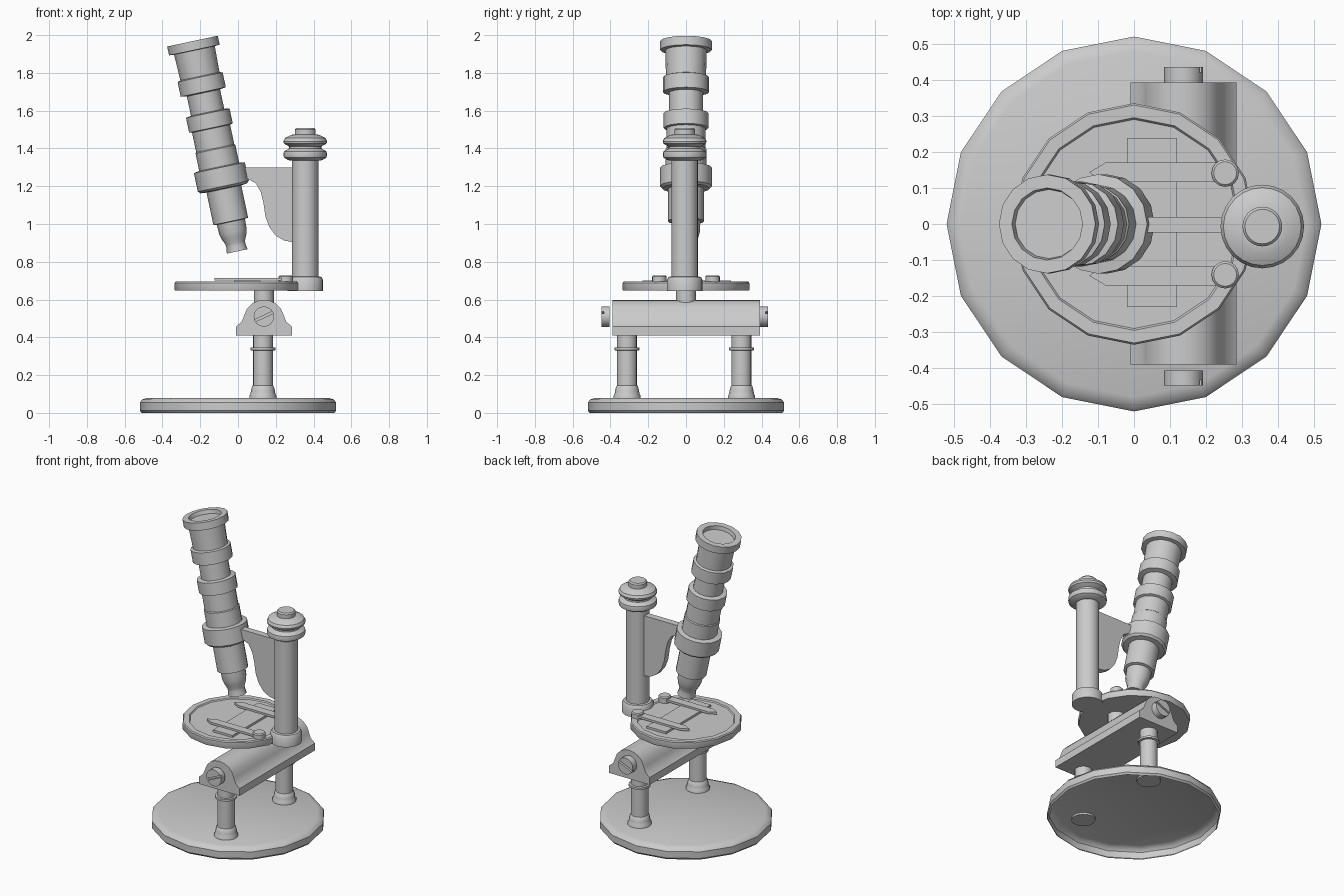
import bpy, bmesh, math
from mathutils import Matrix

if "Cube" in bpy.data.objects:
    bpy.data.objects.remove(bpy.data.objects["Cube"])

def finish(name, bm, loc=(0, 0, 0), rot=(0, 0, 0), smooth=True):
    bmesh.ops.remove_doubles(bm, verts=bm.verts, dist=1e-5)
    bmesh.ops.recalc_face_normals(bm, faces=bm.faces)
    me = bpy.data.meshes.new(name)
    bm.to_mesh(me)
    bm.free()
    ob = bpy.data.objects.new(name, me)
    bpy.context.collection.objects.link(ob)
    ob.location, ob.rotation_euler = loc, rot
    if smooth:
        bpy.ops.object.select_all(action='DESELECT')
        ob.select_set(True)
        bpy.context.view_layer.objects.active = ob
        bpy.ops.object.shade_smooth_by_angle(angle=math.radians(32))
    return ob

def lathe(name, profile, loc=(0, 0, 0), rot=(0, 0, 0), n=16):
    """Turn (radius, height) points round z; radius 0 closes an end."""
    bm = bmesh.new()
    rings = []
    for r, z in profile:
        if r == 0:
            rings.append([bm.verts.new((0, 0, z))] * n)
        else:
            rings.append([bm.verts.new((r * math.cos(2 * math.pi * i / n),
                                        r * math.sin(2 * math.pi * i / n), z)) for i in range(n)])
    for a, b in zip(rings, rings[1:]):
        for i in range(n):
            j = (i + 1) % n
            quad = list(dict.fromkeys([a[i], a[j], b[j], b[i]]))
            bm.faces.new(quad)
    return finish(name, bm, loc, rot)

def extrude(name, pts, lo, hi, axis, smooth=True):
    """Extrude a 2D outline: axis 'y' reads (x, z), axis 'z' reads (x, y)."""
    bm = bmesh.new()
    put = (lambda p, d: (p[0], d, p[1])) if axis == 'y' else (lambda p, d: (p[0], p[1], d))
    a = [bm.verts.new(put(p, lo)) for p in pts]
    b = [bm.verts.new(put(p, hi)) for p in pts]
    bm.faces.new(a)
    bm.faces.new(b)
    for i in range(len(pts)):
        j = (i + 1) % len(pts)
        bm.faces.new((a[i], a[j], b[j], b[i]))
    return finish(name, bm, smooth=smooth)

# Base: shell open underneath
lathe("base", [(.51, 0), (.52, .012), (.52, .055), (.508, .07), (.48, .08), (0, .08)])

# Two turned posts
post = [(0, .068), (.072, .068), (.072, .09), (.066, .1), (.064, .115), (.058, .14), (.053, .145),
        (.053, .33), (.066, .332), (.066, .345), (.053, .347), (.053, .42), (0, .42)]
for side, y in (("front", -.312), ("back", .294)):
    lathe(side + "_post", post, (.132, y, 0))

# Hinge bar with rounded top
cx = .1375
half = [(.1475, .41), (.1475, .458), (.118, .482), (.105, .515), (.09, .552), (.062, .58), (.03, .594)]
outline = [(cx + x, z) for x, z in half] + [(cx, .598)] + [(cx - x, z) for x, z in reversed(half)]
extrude("hinge_bar", outline, -.39, .393, 'y')

# Slotted screw heads at both bar ends
def screw(name, y, outward):
    ob = lathe(name, [(0, -.021), (.054, -.021), (.054, .021), (0, .021)],
               (.137, y, .51), (-outward * math.pi / 2, 0, 0))
    bm = bmesh.new()
    bmesh.ops.create_cube(bm, size=1, matrix=Matrix.Diagonal((.2, .028, .012, 1)))
    cut = finish(name + "_slot_cutter", bm, (.137, y + outward * .02, .51),
                 (0, -math.radians(25), 0), False)
    bpy.context.view_layer.update()
    cut.data.transform(cut.matrix_world)
    cut.matrix_world = Matrix()
    cut.hide_render = True
    cut.hide_set(True)
    mod = ob.modifiers.new("slot", 'BOOLEAN')
    mod.operation, mod.object, mod.solver = 'DIFFERENCE', cut, 'EXACT'
    bpy.context.view_layer.objects.active = ob
    bpy.ops.object.modifier_apply(modifier=mod.name)
    bpy.data.objects.remove(cut)

screw("front_screw", -.427, -1)
screw("back_screw", .414, 1)

# Stem and round stage with raised rim
lathe("stage_stem", [(0, .585), (.053, .585), (.053, .67), (0, .67)], (.137, 0, 0))
lathe("stage", [(0, .648), (.333, .648), (.335, .652), (.335, .688), (.33, .695),
                (.295, .695), (.29, .688), (0, .688)])

# Specimen slide, spring clips and clip knobs
extrude("slide", [(-.02, -.23), (.12, -.23), (.12, .238), (-.02, .238)], .685, .702, 'z', False)
for side, s in (("front", -1), ("back", 1)):
    extrude(side + "_clip", [(-.125, s * .143), (-.08, s * .117), (.25, s * .117),
                             (.25, s * .17), (-.08, s * .17)], .7, .714, 'z', False)
    lathe(side + "_clip_knob", [(0, .68), (.038, .68), (.038, .722), (.032, .728), (0, .728)],
          (.253, s * .141, 0))

# Pillar with collar, two knurl discs and a cap
lathe("pillar", [(0, .645), (.094, .645), (.094, .705), (.085, .72), (.07, .722), (.07, 1.335),
                 (.09, 1.338), (.113, 1.352), (.116, 1.368), (.113, 1.384), (.085, 1.4),
                 (.085, 1.41), (.113, 1.426), (.116, 1.438), (.108, 1.455), (.075, 1.472),
                 (.055, 1.474), (.055, 1.5), (.048, 1.508), (0, 1.508)], (.356, -.007, 0), n=24)

# Curved arm plate joining pillar to tube
extrude("arm", [(-.03, 1.3), (.31, 1.3), (.31, .905), (.285, .905), (.245, .912), (.2, .938),
                (.165, .985), (.145, 1.04), (.135, 1.11), (.12, 1.17), (.095, 1.215),
                (.05, 1.24), (-.03, 1.25)], -.024, .02, 'y')

# Tilted optical tube: (radius, distance down from the eyepiece)
tube = [(0, .025), (.096, .025), (.1, 0), (.137, 0), (.137, .048), (.11, .05), (.106, .19),
        (.122, .195), (.122, .275), (.09, .28), (.09, .385), (.118, .39), (.118, .47),
        (.103, .474), (.103, .58), (.108, .585), (.108, .68), (.138, .685), (.138, .785),
        (.126, .797), (.094, .8), (.094, .975), (.076, .978), (.074, 1.03), (.066, 1.06),
        (.053, 1.09), (.051, 1.105), (.056, 1.138), (0, 1.138)]
lathe("optical_tube", [(r, -s) for r, s in tube], (-.241, 0, 1.968), (0, -math.radians(12), 0))
